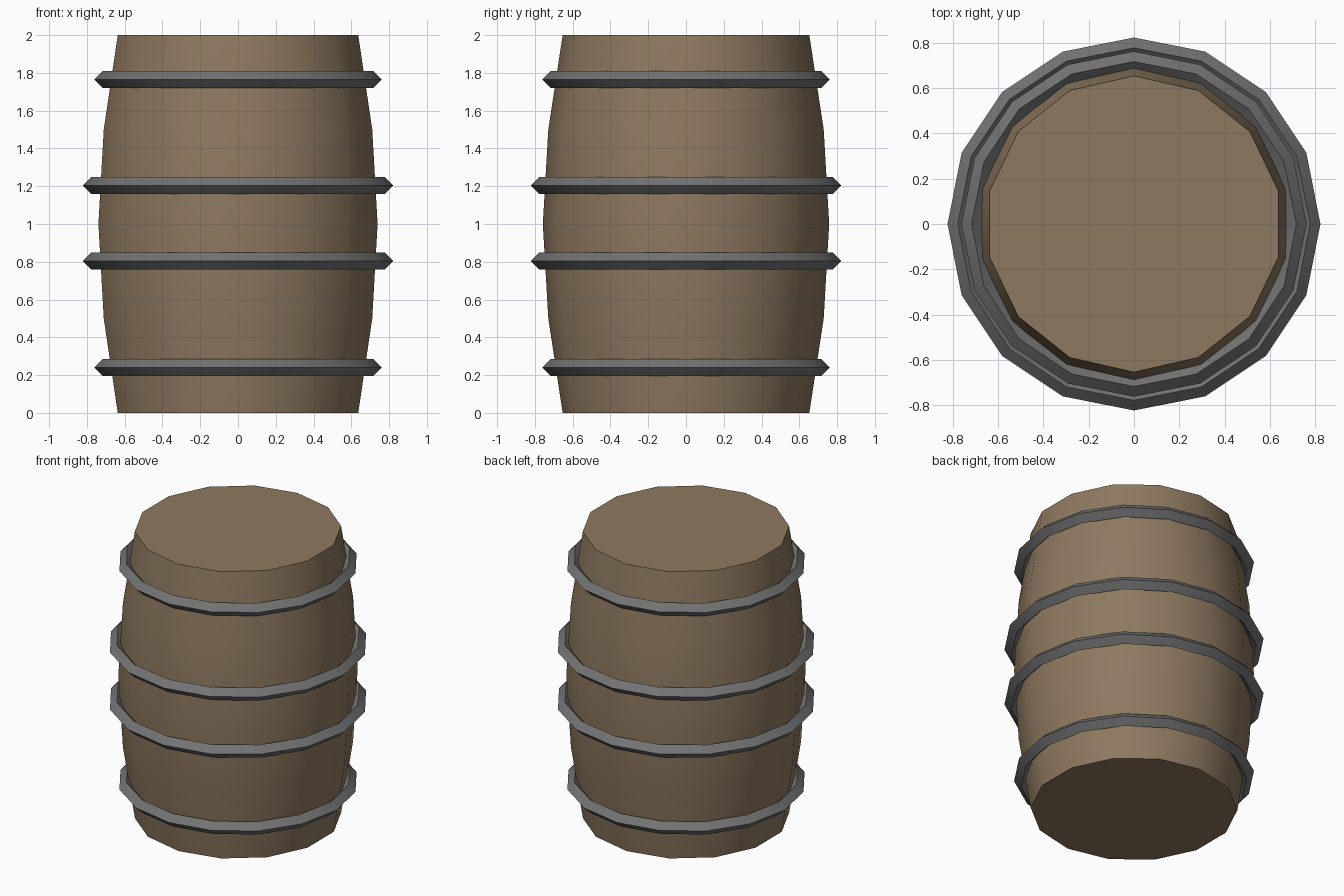
import bpy, bmesh, math

if "Cube" in bpy.data.objects:
    bpy.data.objects.remove(bpy.data.objects["Cube"])


def material(name, rgb):
    mat = bpy.data.materials.new(name)
    mat.diffuse_color = (*rgb, 1.0)
    mat.use_nodes = True
    mat.node_tree.nodes["Principled BSDF"].inputs["Base Color"].default_value = mat.diffuse_color
    return mat


def lathe(name, profile, sides, mat, closed):
    """Spin (radius, z) points around z; a closed profile makes a ring, an open one gets caps."""
    bm = bmesh.new()
    rings = []
    for r, z in profile:
        angles = [math.pi / 2 + 2 * math.pi * i / sides for i in range(sides)]
        rings.append([bm.verts.new((r * math.cos(a), r * math.sin(a), z)) for a in angles])
    pairs = list(zip(rings, rings[1:]))
    if closed:
        pairs.append((rings[-1], rings[0]))
    else:
        bm.faces.new(rings[0])
        bm.faces.new(rings[-1])
    for low, high in pairs:
        for i in range(sides):
            j = (i + 1) % sides
            bm.faces.new((low[i], low[j], high[j], high[i]))
    bmesh.ops.recalc_face_normals(bm, faces=bm.faces)
    mesh = bpy.data.meshes.new(name)
    bm.to_mesh(mesh)
    bm.free()
    mesh.materials.append(mat)
    obj = bpy.data.objects.new(name, mesh)
    bpy.context.collection.objects.link(obj)
    bpy.ops.object.select_all(action='DESELECT')
    obj.select_set(True)
    bpy.context.view_layer.objects.active = obj
    bpy.ops.object.shade_smooth_by_angle(angle=math.radians(30))
    return obj


wood = material("brown wood", (0.27, 0.19, 0.115))
iron = material("grey iron", (0.17, 0.17, 0.17))

# Bulging wooden body with flat ends
lathe("barrel_body", [(0.653, 0), (0.729, 0.5), (0.758, 1), (0.729, 1.5), (0.653, 2)],
      14, wood, closed=False)

# Iron hoops with a diamond cross-section
HALF = 0.045
for name, radius, z in (("hoop_bottom", 0.716, 0.241), ("hoop_lower_middle", 0.777, 0.804),
                        ("hoop_upper_middle", 0.777, 1.203), ("hoop_top", 0.716, 1.765)):
    diamond = [(radius + HALF, z), (radius, z + HALF), (radius - HALF, z), (radius, z - HALF)]
    lathe(name, diamond, 16, iron, closed=True)
